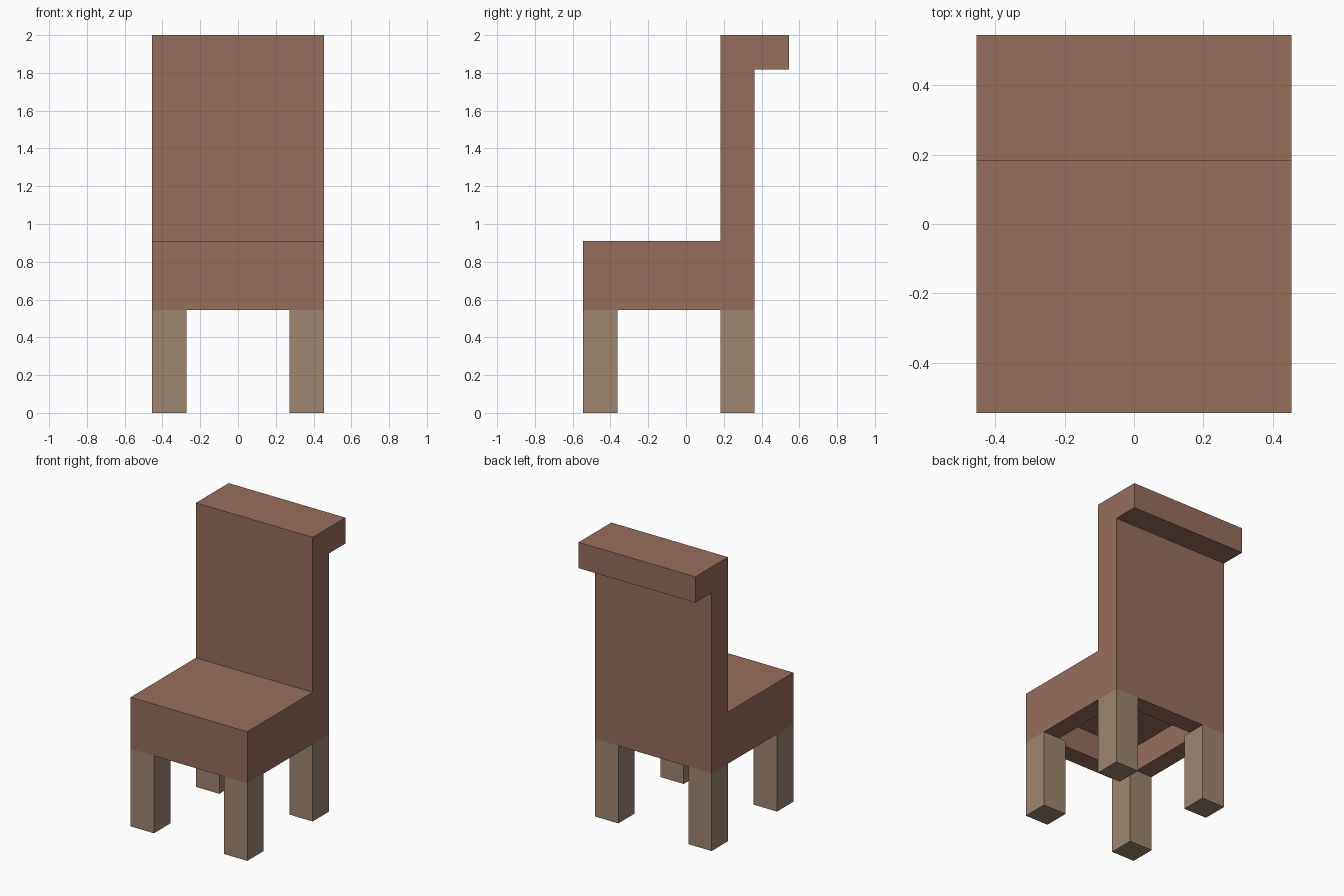
import bpy, bmesh
from mathutils import Vector

if "Cube" in bpy.data.objects:
    bpy.data.objects.remove(bpy.data.objects["Cube"])

U = 2 / 11          # module: the chair is 11 modules tall
HALF_WIDTH = 2.5    # in modules


def make_material(name, color):
    mat = bpy.data.materials.new(name)
    mat.use_nodes = True
    mat.diffuse_color = color
    mat.node_tree.nodes["Principled BSDF"].inputs["Base Color"].default_value = color
    return mat


def finish(bm, name, mat):
    bmesh.ops.scale(bm, vec=(U, U, U), verts=bm.verts)
    mesh = bpy.data.meshes.new(name)
    bm.to_mesh(mesh)
    bm.free()
    mesh.materials.append(mat)
    obj = bpy.data.objects.new(name, mesh)
    bpy.context.collection.objects.link(obj)
    return obj


brown = make_material("reddish brown", (0.305, 0.158, 0.112, 1))
tan = make_material("greyish tan", (0.337, 0.238, 0.165, 1))

# Seat, backrest and top rail: one side profile (y, z) swept across the width
profile = [(-3, 3), (2, 3), (2, 10), (3, 10), (3, 11), (1, 11), (1, 5), (-3, 5)]
bm = bmesh.new()
side = bm.faces.new([bm.verts.new((-HALF_WIDTH, y, z)) for y, z in profile])
swept = bmesh.ops.extrude_face_region(bm, geom=[side], use_keep_orig=True)
bmesh.ops.translate(bm, vec=(2 * HALF_WIDTH, 0, 0),
                    verts=[v for v in swept["geom"] if isinstance(v, bmesh.types.BMVert)])
bmesh.ops.recalc_face_normals(bm, faces=bm.faces)

# Recess under the seat, leaving a rim one module wide
underside = min(bm.faces, key=lambda f: f.calc_center_median().z)
bmesh.ops.inset_region(bm, faces=[underside], thickness=1)
recess = bmesh.ops.extrude_face_region(bm, geom=[underside])
bmesh.ops.translate(bm, vec=(0, 0, 1),
                    verts=[v for v in recess["geom"] if isinstance(v, bmesh.types.BMVert)])
if underside.is_valid:
    bm.faces.remove(underside)
bmesh.ops.recalc_face_normals(bm, faces=bm.faces)
finish(bm, "seat_and_backrest", brown)

# Four square legs, open at the top where they meet the seat rim
for depth, y in (("front", -2.5), ("back", 1.5)):
    for hand, x in (("left", 2), ("right", -2)):
        bm = bmesh.new()
        bmesh.ops.create_cube(bm, size=1)
        bmesh.ops.scale(bm, vec=(1, 1, 3), verts=bm.verts)
        bmesh.ops.translate(bm, vec=Vector((x, y, 1.5)), verts=bm.verts)
        bm.faces.remove(max(bm.faces, key=lambda f: f.calc_center_median().z))
        finish(bm, f"{depth}_{hand}_leg", tan)
